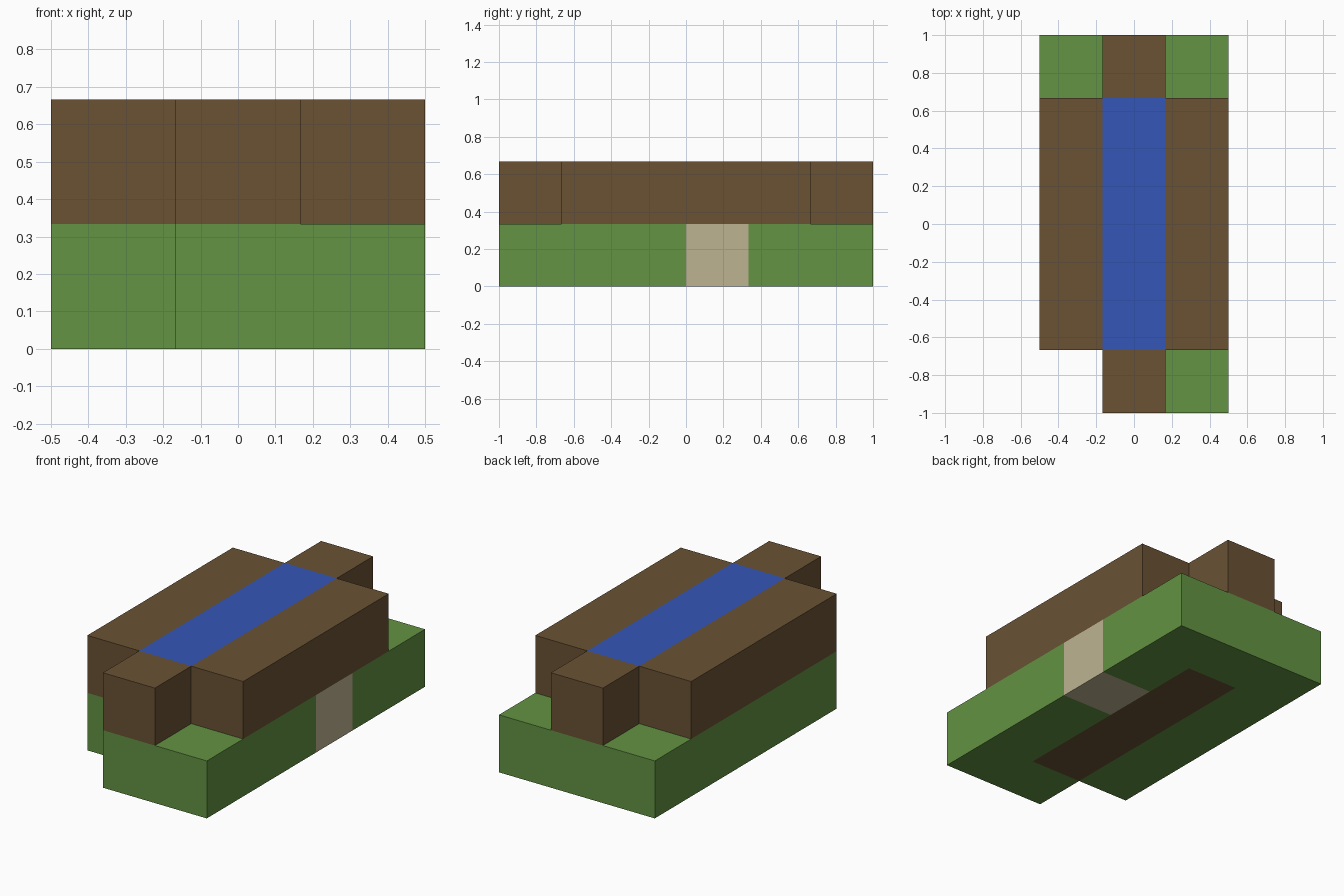
import bpy, bmesh
from mathutils import Vector

if "Cube" in bpy.data.objects:
    bpy.data.objects.remove(bpy.data.objects["Cube"], do_unlink=True)

U = 1 / 3                      # block size
ORIGIN = Vector((-0.5, -1, 0))


def material(name, srgb):
    lin = [((c / 255 + 0.055) / 1.055) ** 2.4 for c in srgb]
    mat = bpy.data.materials.new(name)
    mat.use_nodes = True
    mat.diffuse_color = (*lin, 1)
    bsdf = mat.node_tree.nodes["Principled BSDF"]
    bsdf.inputs["Base Color"].default_value = (*lin, 1)
    bsdf.inputs["Roughness"].default_value = 0.9
    return mat


green = material("grass green", (99, 147, 66))
brown = material("wood brown", (106, 82, 52))
blue = material("water blue", (53, 86, 183))
beige = material("sand beige", (190, 180, 146))

# Lay out the blocks: each cell belongs to one part
cells = {}


def fill(part, xs, ys, z):
    for x in xs:
        for y in ys:
            cells[x, y, z] = part


middle = range(1, 5)
fill("grass_base", range(3), range(6), 0)
del cells[0, 0, 0]                        # missing front corner
fill("trough_floor", [1], middle, 0)
fill("sand_block", [2], [3], 0)
fill("trough_side_walls", [0, 2], middle, 1)
fill("trough_end_walls", [1], [0, 5], 1)
fill("water", [1], middle, 1)

AXES = [Vector((1, 0, 0)), Vector((0, 1, 0)), Vector((0, 0, 1))]


def build(part, mat):
    """Outer faces of one part's blocks, merged into large flat faces."""
    bm = bmesh.new()
    for cell, owner in cells.items():
        if owner != part:
            continue
        centre = Vector(cell) + Vector((0.5, 0.5, 0.5))
        for i in range(3):
            for sign in (1, -1):
                n = AXES[i] * sign
                if tuple(int(c) for c in Vector(cell) + n) in cells:
                    continue
                a, b = AXES[(i + 1) % 3], AXES[(i + 2) % 3] * sign
                ring = [n - a - b, n + a - b, n + a + b, n - a + b]
                bm.faces.new([bm.verts.new(ORIGIN + (centre + r / 2) * U) for r in ring])
    bmesh.ops.remove_doubles(bm, verts=bm.verts, dist=0.001)
    bmesh.ops.dissolve_limit(bm, angle_limit=0.01, verts=bm.verts, edges=bm.edges)
    mesh = bpy.data.meshes.new(part)
    bm.to_mesh(mesh)
    bm.free()
    mesh.materials.append(mat)
    bpy.context.collection.objects.link(bpy.data.objects.new(part, mesh))


build("grass_base", green)
build("trough_floor", brown)
build("sand_block", beige)
build("trough_side_walls", brown)
build("trough_end_walls", brown)
build("water", blue)
